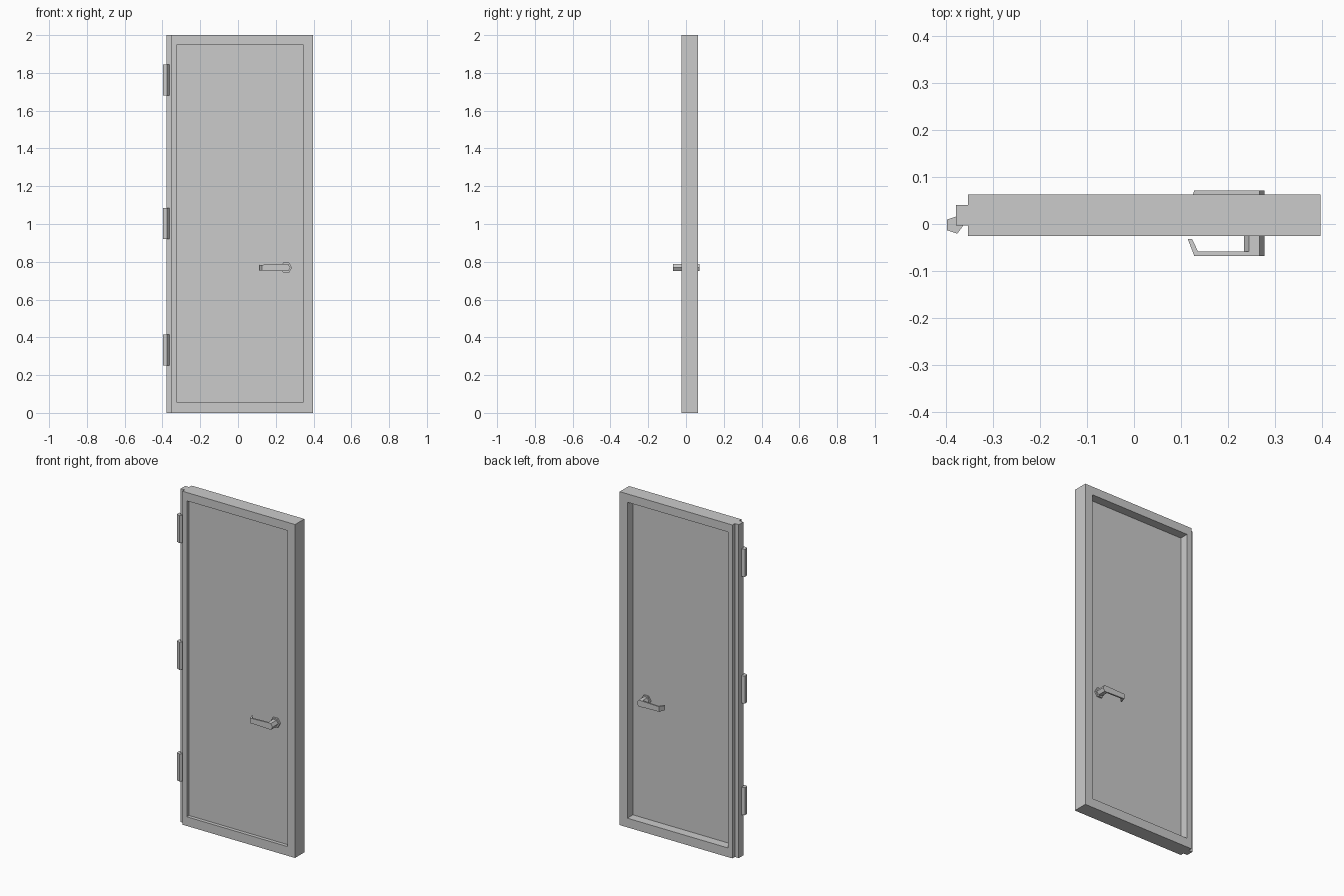
import bpy, bmesh, math
from mathutils import Matrix, Vector

if "Cube" in bpy.data.objects:
    bpy.data.objects.remove(bpy.data.objects["Cube"])


def finish(name, bm):
    bmesh.ops.recalc_face_normals(bm, faces=bm.faces)
    me = bpy.data.meshes.new(name)
    bm.to_mesh(me)
    bm.free()
    ob = bpy.data.objects.new(name, me)
    bpy.context.collection.objects.link(ob)
    return ob


def add_box(bm, x, y, z):
    size = Matrix.Diagonal((x[1] - x[0], y[1] - y[0], z[1] - z[0], 1))
    mid = Vector((sum(x) / 2, sum(y) / 2, sum(z) / 2))
    return bmesh.ops.create_cube(bm, size=1, matrix=Matrix.Translation(mid) @ size)


def prism(name, sides, radius, depth, centre, along_y=False):
    bm = bmesh.new()
    rot = Matrix.Rotation(math.pi / 2, 4, 'X') if along_y else Matrix.Identity(4)
    bmesh.ops.create_cone(bm, cap_ends=True, segments=sides, radius1=radius,
                          radius2=radius, depth=depth)
    # put one corner on +x
    tip = max(bm.verts, key=lambda v: v.co.y)
    spin = -math.atan2(tip.co.y, tip.co.x)
    bm.transform(Matrix.Translation(centre) @ rot @ Matrix.Rotation(spin, 4, 'Z'))
    return finish(name, bm)


# Door leaf: box with a recessed panel on the front and back
bm = bmesh.new()
add_box(bm, (-0.352, 0.396), (-0.025, 0.063), (0, 2))
bm.normal_update()
for face in [f for f in bm.faces if abs(f.normal.y) > 0.9]:
    panel_y = -0.004 if face.normal.y < 0 else 0.010
    bmesh.ops.inset_individual(bm, faces=[face], thickness=0.05)
    for v in face.verts:
        v.co.x = -0.322 if v.co.x < 0 else 0.345
        v.co.z = 0.055 if v.co.z < 1 else 1.95
    bmesh.ops.inset_individual(bm, faces=[face], thickness=0)
    for v in face.verts:
        v.co.y = panel_y
finish("door_leaf", bm)

# Narrow tongue along the hinge side
bm = bmesh.new()
add_box(bm, (-0.378, -0.352), (-0.003, 0.04), (0, 2))
finish("hinge_strip", bm)

# Three five-sided hinge barrels
for i, z in enumerate((0.333, 1.003, 1.763)):
    prism(f"hinge_{i + 1}", 5, 0.0195, 0.165, (-0.381, -0.002, z))

# Lever handles, mirrored about the panel
MID_Y, HX, HZ = 0.0015, 0.255, 0.769
for side, label in ((-1, "front"), (1, "back")):
    def at(off):
        return MID_Y + side * off
    prism(f"{label}_rose", 6, 0.031, 0.012, (HX, at(0.011), HZ), True)
    prism(f"{label}_stem", 6, 0.022, 0.065, (HX, at(0.037), HZ), True)
    # bent lever: outer x, outer offset, inner x, inner offset, low z, high z
    stations = [(0.114, 0.033, 0.123, 0.033, 0.755, 0.782),
                (0.128, 0.0695, 0.136, 0.060, 0.754, 0.784),
                (0.250, 0.0695, 0.250, 0.060, 0.751, 0.788)]
    bm = bmesh.new()
    rings = []
    for xo, yo, xi, yi, lo, hi in stations:
        rings.append([bm.verts.new(p) for p in (
            (xo, at(yo), lo), (xo, at(yo), hi), (xi, at(yi), hi), (xi, at(yi), lo))])
    for a, b in zip(rings, rings[1:]):
        for k in range(4):
            n = (k + 1) % 4
            bm.faces.new((a[k], a[n], b[n], b[k]))
    bm.faces.new(rings[0])
    bm.faces.new(rings[-1])
    finish(f"{label}_lever", bm)
